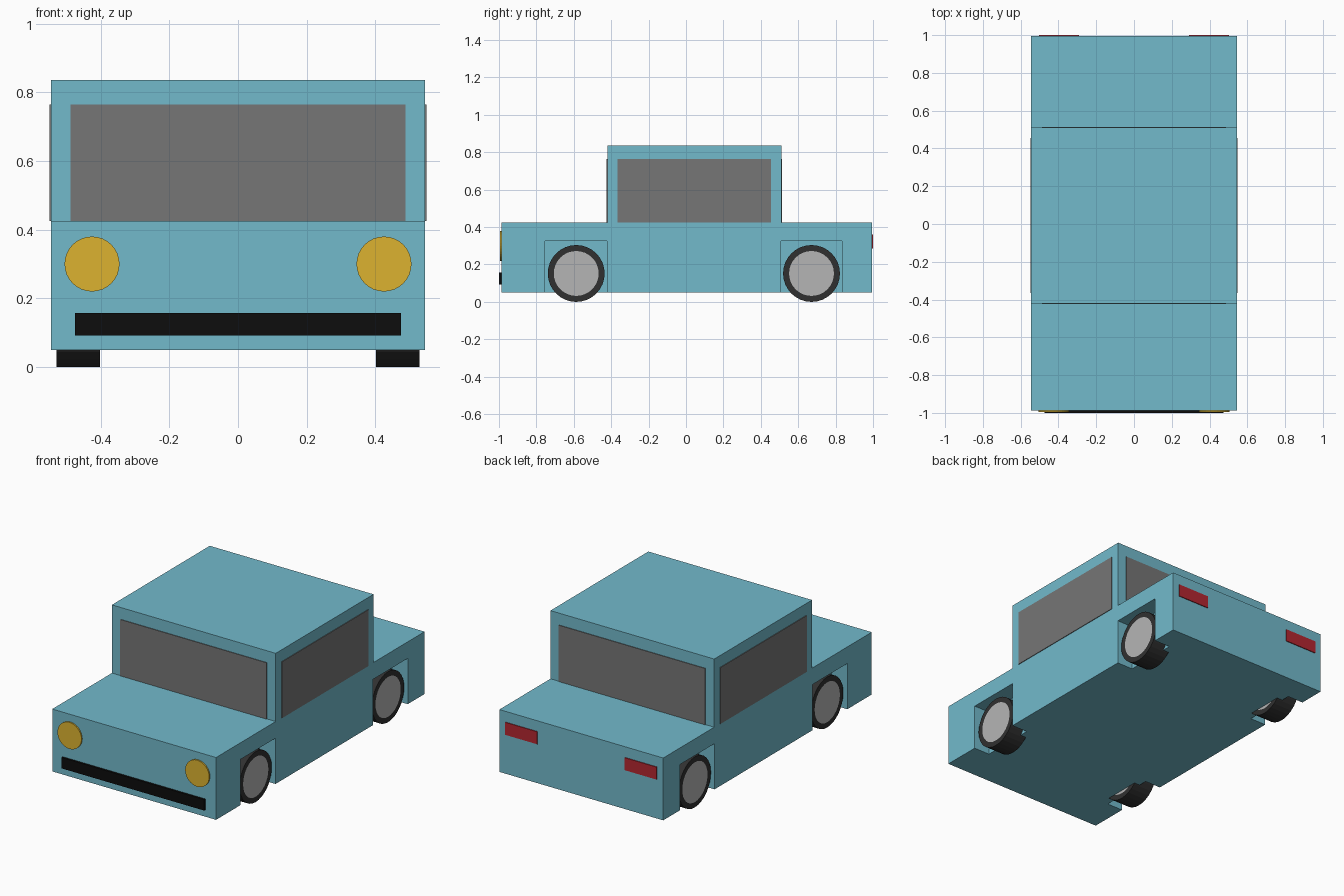
import bpy, bmesh
from math import pi
from mathutils import Matrix

if "Cube" in bpy.data.objects:
    bpy.data.objects.remove(bpy.data.objects["Cube"])


def material(name, rgb):
    m = bpy.data.materials.new(name)
    m.diffuse_color = (*rgb, 1)
    m.use_nodes = True
    m.node_tree.nodes["Principled BSDF"].inputs["Base Color"].default_value = m.diffuse_color
    return m


TEAL = material("teal paint", (0.17, 0.49, 0.60))
GLASS = material("dark glass", (0.18, 0.18, 0.18))
TYRE = material("tyre rubber", (0.03, 0.03, 0.03))
HUB = material("hub metal", (0.46, 0.46, 0.46))
YELLOW = material("yellow lamp", (0.72, 0.45, 0.03))
RED = material("red lamp", (0.45, 0.02, 0.03))
BLACK = material("black trim", (0.004, 0.004, 0.004))


def finish(name, bm, *mats):
    bmesh.ops.recalc_face_normals(bm, faces=bm.faces)
    me = bpy.data.meshes.new(name)
    bm.to_mesh(me)
    bm.free()
    for m in mats:
        me.materials.append(m)
    ob = bpy.data.objects.new(name, me)
    bpy.context.collection.objects.link(ob)
    return ob


def add_box(bm, x, y, z):
    size = [b - a for a, b in (x, y, z)]
    mid = [(a + b) / 2 for a, b in (x, y, z)]
    bmesh.ops.create_cube(bm, size=1, matrix=Matrix.Translation(mid) @ Matrix.Diagonal((*size, 1)))


def panel(name, x, y, z, mat):
    bm = bmesh.new()
    add_box(bm, x, y, z)
    return finish(name, bm, mat)


W = 0.545
FRONT, BACK = -0.987, 0.995
CAB_F, CAB_B = -0.42, 0.51
BELT, ROOF = 0.425, 0.835

# Body: side profile extruded across the width
profile = [(FRONT, 0.05), (BACK, 0.05), (BACK, BELT), (CAB_B, BELT),
           (CAB_B, ROOF), (CAB_F, ROOF), (CAB_F, BELT), (FRONT, BELT)]
bm = bmesh.new()
face = bm.faces.new([bm.verts.new((-W, y, z)) for y, z in profile])
ext = bmesh.ops.extrude_face_region(bm, geom=[face])["geom"]
bmesh.ops.translate(bm, vec=(2 * W, 0, 0), verts=[v for v in ext if isinstance(v, bmesh.types.BMVert)])
body = finish("body", bm, TEAL)

# Square wheel wells cut into the body
bm = bmesh.new()
for s in (-1, 1):
    for y in ((-0.755, -0.422), (0.507, 0.835)):
        add_box(bm, sorted((s * 0.44, s * 0.7)), y, (-0.1, 0.325))
cutter = finish("wheel_well_cutter", bm, TEAL)
cutter.hide_render = True
cutter.hide_set(True)
cut = body.modifiers.new("wheel wells", "BOOLEAN")
cut.operation, cut.solver, cut.object = "DIFFERENCE", "EXACT", cutter
# Bake the cut and drop the helper
depsgraph = bpy.context.evaluated_depsgraph_get()
body_mesh = bpy.data.meshes.new_from_object(body.evaluated_get(depsgraph))
body.modifiers.clear()
body.data = body_mesh
bpy.data.objects.remove(cutter)

# Wheels: cylinders with inset hub faces
for side, s in (("left", -1), ("right", 1)):
    for end, y in (("front", -0.587), ("rear", 0.671)):
        bm = bmesh.new()
        bmesh.ops.create_cone(bm, cap_ends=True, segments=32, radius1=0.152, radius2=0.152, depth=0.127,
                              matrix=Matrix.Translation((s * 0.4655, y, 0.152)) @ Matrix.Rotation(pi / 2, 4, "Y"))
        caps = [f for f in bm.faces if len(f.verts) > 4]
        bmesh.ops.inset_individual(bm, faces=caps, thickness=0.032)
        for f in caps:
            f.material_index = 1
        finish(f"{end}_{side}_wheel", bm, TYRE, HUB)

# Windows
T = 0.004
panel("windscreen", (-0.487, 0.487), (CAB_F - T, CAB_F + T), (BELT, 0.764), GLASS)
panel("rear_window", (-0.487, 0.487), (CAB_B - T, CAB_B + T), (BELT, 0.764), GLASS)
for side, s in (("left", -1), ("right", 1)):
    panel(f"{side}_side_window", sorted((s * (W - T), s * (W + T))), (-0.365, 0.455), (BELT, 0.764), GLASS)

    # Headlights and tail lights
    bm = bmesh.new()
    bmesh.ops.create_cone(bm, cap_ends=True, segments=32, radius1=0.08, radius2=0.08, depth=0.02,
                          matrix=Matrix.Translation((s * 0.425, -0.985, 0.30)) @ Matrix.Rotation(pi / 2, 4, "X"))
    finish(f"{side}_headlight", bm, YELLOW)
    panel(f"{side}_tail_light", sorted((s * 0.29, s * 0.503)), (0.985, 1.0), (0.286, 0.361), RED)

# Front bumper strip
panel("front_bumper", (-0.475, 0.475), (-1.0, -0.98), (0.092, 0.157), BLACK)
